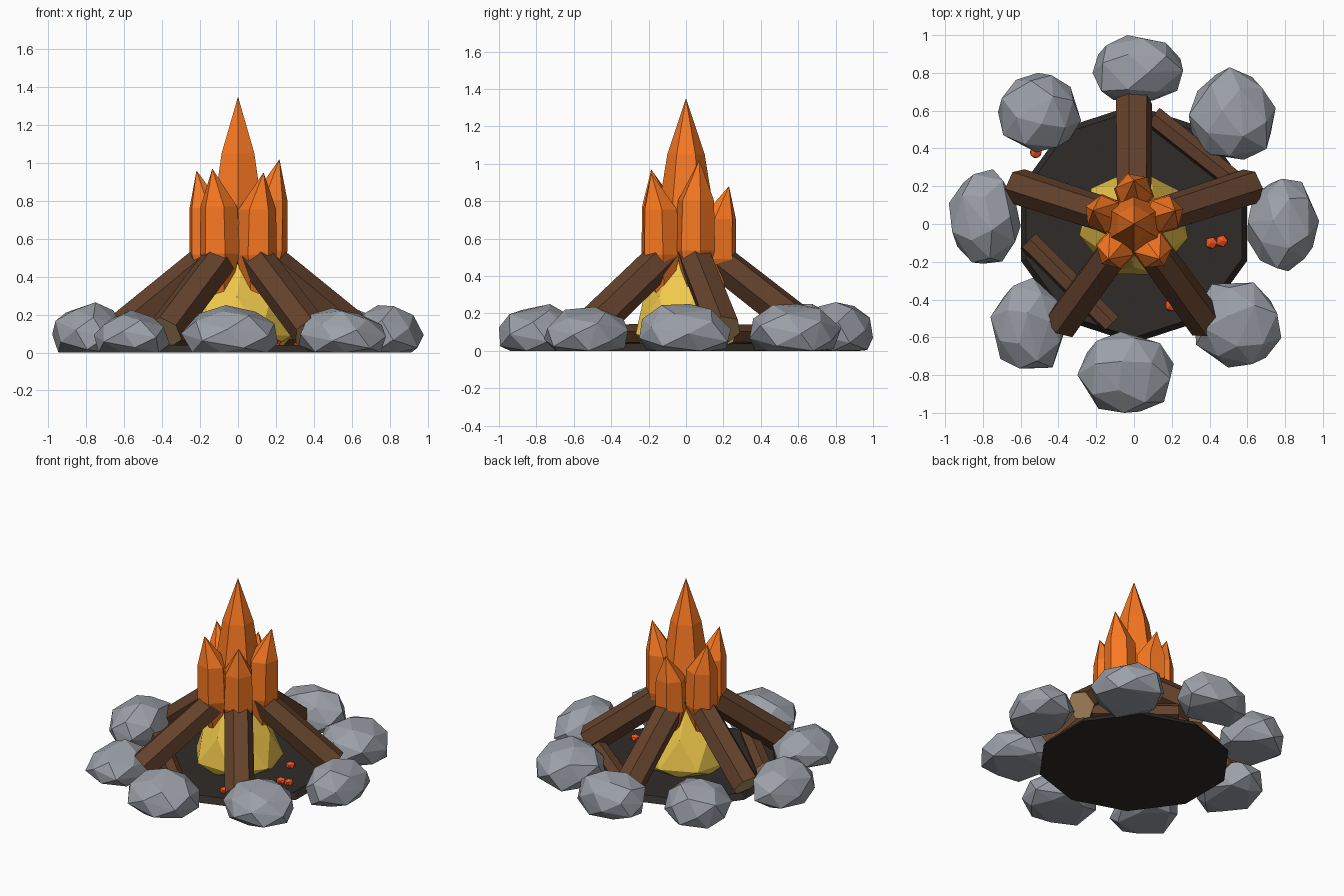
import bpy, bmesh, math, random
from mathutils import Vector

if "Cube" in bpy.data.objects:
    bpy.data.objects.remove(bpy.data.objects["Cube"])

random.seed(11)


def mat(name, rgb):
    m = bpy.data.materials.new(name)
    m.diffuse_color = (*rgb, 1)
    m.use_nodes = True
    m.node_tree.nodes["Principled BSDF"].inputs["Base Color"].default_value = m.diffuse_color
    return m


STONE = mat("stone_grey", (0.33, 0.35, 0.39))
BARK = mat("bark", (0.13, 0.055, 0.026))
CUT = mat("cut_wood", (0.42, 0.27, 0.12))
ASH = mat("ash", (0.028, 0.024, 0.021))
ORANGE = mat("flame_orange", (0.95, 0.19, 0.016))
YELLOW = mat("flame_yellow", (0.87, 0.58, 0.07))
EMBER = mat("ember_red", (0.9, 0.09, 0.016))


def finish(name, bm, *mats):
    bmesh.ops.recalc_face_normals(bm, faces=bm.faces)
    me = bpy.data.meshes.new(name)
    bm.to_mesh(me)
    bm.free()
    for m in mats:
        me.materials.append(m)
    ob = bpy.data.objects.new(name, me)
    bpy.context.collection.objects.link(ob)
    return ob


def loft(bm, rings, n, phase=0.0, twist=0.0):
    """Stack rings (x, y, z, radius); radius 0 makes a point."""
    prev = None
    for k, (x, y, z, r) in enumerate(rings):
        a0 = phase + twist * k
        count = n if r else 1
        cur = [bm.verts.new((x + r * math.cos(a0 + i * math.tau / n),
                             y + r * math.sin(a0 + i * math.tau / n), z))
               for i in range(count)]
        if prev is None:
            if r:
                bm.faces.new(cur)
        else:
            for i in range(n):
                j = (i + 1) % n
                if not r:
                    bm.faces.new((prev[i], prev[j], cur[0]))
                elif twist:
                    bm.faces.new((prev[i], prev[j], cur[i]))
                    bm.faces.new((prev[j], cur[j], cur[i]))
                else:
                    bm.faces.new((prev[i], prev[j], cur[j], cur[i]))
        prev = cur
    if len(prev) > 1:
        bm.faces.new(prev)


def log(name, a, b, r, roll):
    """Six-sided log from a to b with pale cut ends."""
    a, b = Vector(a), Vector(b)
    bm = bmesh.new()
    loft(bm, [(0, 0, 0, r), (0, 0, (b - a).length, r * 0.95)], 6, roll)
    for f in bm.faces:
        f.material_index = 1 if len(f.verts) == 6 else 0
    rot = (b - a).to_track_quat('Z', 'Y')
    for v in bm.verts:
        v.co = rot @ v.co + a
    finish(name, bm, BARK, CUT)


# Ash bed
bm = bmesh.new()
loft(bm, [(0, 0, 0, 0.63), (0, 0, 0.04, 0.6)], 10, math.radians(18))
finish("ash_bed", bm, ASH)

# Ring of stones: x range, y range, height
STONES = [(.60, .98, -.25, .24, .25), (.29, .75, .34, .83, .25),
          (-.22, .26, .64, 1.0, .26), (-.72, -.28, .38, .80, .25),
          (-.98, -.60, -.21, .29, .265), (-.76, -.36, -.765, -.285, .225),
          (-.30, .21, -1.0, -.57, .25), (.32, .78, -.76, -.31, .235)]
for k, (x0, x1, y0, y1, h) in enumerate(STONES):
    bm = bmesh.new()
    n, spin = 26, random.uniform(0, 6)
    for i in range(n):
        z = 1 - 2 * (i + 0.5) / n
        s, a = math.sqrt(1 - z * z), i * 2.39996 + spin
        p = Vector((s * math.cos(a), s * math.sin(a), z)) * random.uniform(0.93, 1.07)
        p.z = max(p.z, -0.5)
        bm.verts.new(p)
    bmesh.ops.convex_hull(bm, input=bm.verts)
    bmesh.ops.delete(bm, geom=[v for v in bm.verts if not v.link_faces], context='VERTS')
    lo = [min(v.co[c] for v in bm.verts) for c in range(3)]
    hi = [max(v.co[c] for v in bm.verts) for c in range(3)]
    box = ((x0, x1), (y0, y1), (0, h))
    for v in bm.verts:
        for c in range(3):
            t = (v.co[c] - lo[c]) / (hi[c] - lo[c])
            v.co[c] = box[c][0] + t * (box[c][1] - box[c][0])
    finish(f"stone_{k + 1}", bm, STONE)

# Leaning logs, and a tongue of flame above each one
TIPS = [1.02, 0.88, 0.96, 0.97, 0.95]
for k in range(5):
    a = math.radians(18 + 72 * k)
    c, s = math.cos(a), math.sin(a)
    log(f"leaning_log_{k + 1}", (0.65 * c, 0.65 * s, 0.11), (0.12 * c, 0.12 * s, 0.525),
        0.098, random.uniform(0, 1))
    bm = bmesh.new()
    tip, z0 = TIPS[k], 0.3
    rings = [(d * c, d * s, z0 + t * (tip - z0), r) for d, t, r in
             ((0.15, 0, 0.045), (0.165, 0.33, 0.108), (0.172, 0.7, 0.1), (0.23, 1, 0))]
    loft(bm, rings, 6, a + random.uniform(-0.4, 0.4))
    finish(f"side_flame_{k + 1}", bm, ORANGE)

# Logs lying on the ash
log("lying_log_1", (-0.56, -0.09, 0.085), (-0.12, -0.53, 0.085), 0.06, 0.3)
log("lying_log_2", (0.10, 0.57, 0.085), (0.54, 0.22, 0.085), 0.06, 0.3)

# Main flame
bm = bmesh.new()
loft(bm, [(0, 0, 0.35, 0.09), (0, 0, 0.68, 0.16), (0, 0, 1.05, 0.1), (0, 0, 1.35, 0)],
     6, math.radians(-90))
finish("main_flame", bm, ORANGE)

# Yellow heart of the fire
bm = bmesh.new()
loft(bm, [(0, 0, 0.03, 0.24), (0, 0, 0.09, 0.295), (0, 0, 0.29, 0.225), (0, 0, 0.55, 0.08)],
     7, 0.2, math.pi / 7)
finish("fire_heart", bm, YELLOW)

# Embers
for k, (x, y) in enumerate([(.41, -.1), (.465, -.09), (.195, -.43), (.325, .13), (-.52, .38)]):
    bm = bmesh.new()
    bmesh.ops.create_icosphere(bm, subdivisions=1, radius=0.035)
    for v in bm.verts:
        v.co = Vector((v.co.x + x, v.co.y + y, v.co.z * 0.7 + 0.05))
    finish(f"ember_{k + 1}", bm, EMBER)
